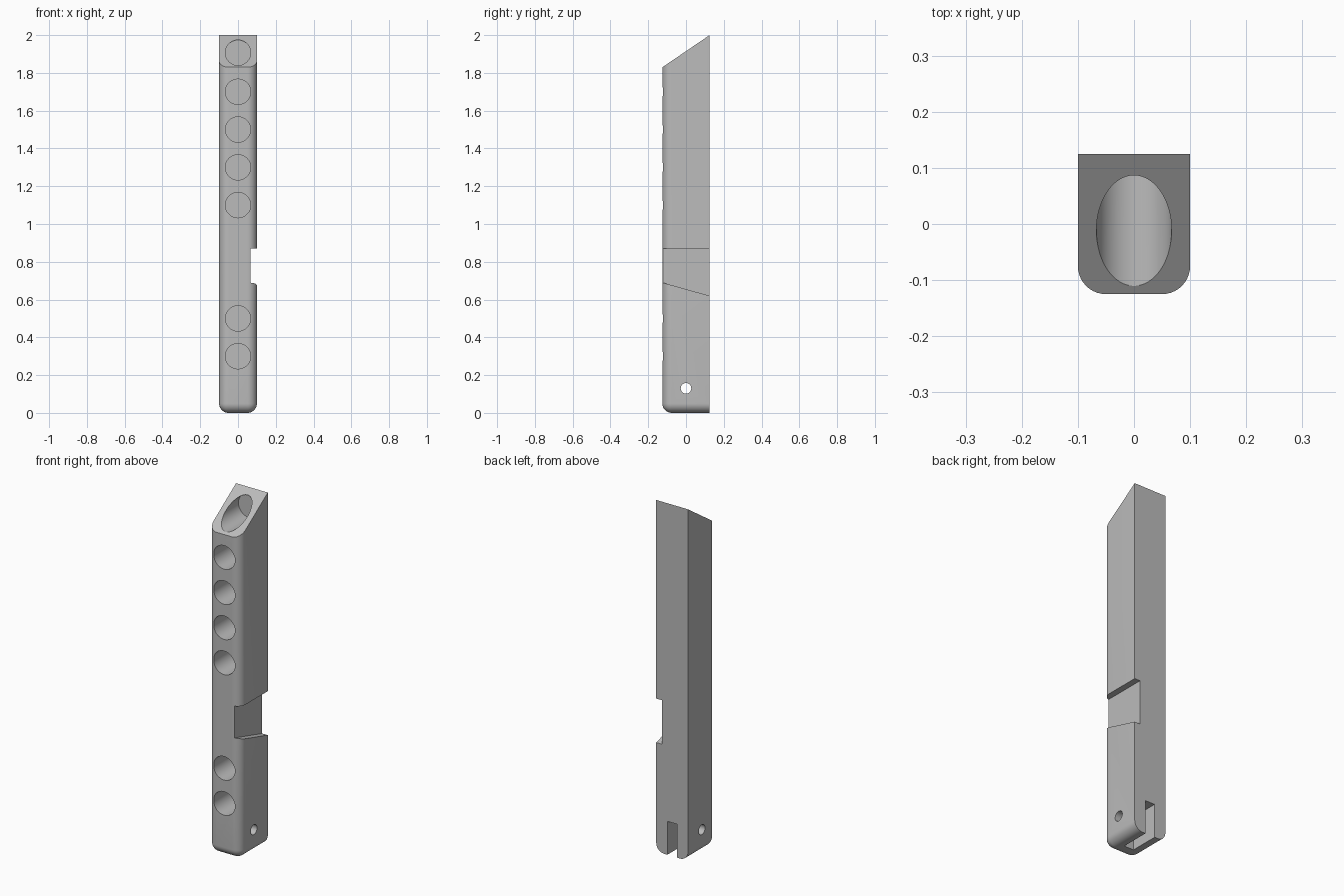
import bpy, bmesh
from math import radians
from mathutils import Matrix

cube = bpy.data.objects.get("Cube")
if cube:
    bpy.data.objects.remove(cube, do_unlink=True)

grey = bpy.data.materials.new("plain_grey")
grey.use_nodes = True
colour = (0.5, 0.5, 0.5, 1)
grey.diffuse_color = colour
grey.node_tree.nodes["Principled BSDF"].inputs["Base Color"].default_value = colour

W, D = 0.1, 0.125      # half width, half depth
FRONT_TOP, BACK_TOP = 1.83, 2.0


def finish(bm, name):
    bmesh.ops.recalc_face_normals(bm, faces=bm.faces)
    mesh = bpy.data.meshes.new(name)
    bm.to_mesh(mesh)
    bm.free()
    ob = bpy.data.objects.new(name, mesh)
    bpy.context.collection.objects.link(ob)
    mesh.materials.append(grey)
    return ob


def prism(profile, x0, x1):
    """Extrude a (y, z) profile along x."""
    bm = bmesh.new()
    face = bm.faces.new([bm.verts.new((x0, y, z)) for y, z in profile])
    out = bmesh.ops.extrude_face_region(bm, geom=[face])
    verts = [v for v in out["geom"] if isinstance(v, bmesh.types.BMVert)]
    bmesh.ops.translate(bm, verts=verts, vec=(x1 - x0, 0, 0))
    return bm


def cylinder(radius, length, centre, axis, sides):
    bm = bmesh.new()
    turn = Matrix.Rotation(radians(90), 4, axis)
    bmesh.ops.create_cone(bm, cap_ends=True, segments=sides, radius1=radius,
                          radius2=radius, depth=length,
                          matrix=Matrix.Translation(centre) @ turn)
    return bm


def cut(body, bm, name):
    cutter = finish(bm, name)
    cutter.hide_render = True
    mod = body.modifiers.new(name, "BOOLEAN")
    mod.operation = "DIFFERENCE"
    mod.solver = "EXACT"
    mod.object = cutter
    bpy.ops.object.modifier_apply(modifier=name)
    bpy.data.objects.remove(cutter, do_unlink=True)


# Body: slanted top, flat sharp back, rounded front corners and bottom rim
bm = prism([(-D, 0), (D, 0), (D, BACK_TOP), (-D, FRONT_TOP)], -W, W)
rounded = []
for e in bm.edges:
    a, b = (v.co for v in e.verts)
    low = a.z < 0.01 and b.z < 0.01
    front = a.y < 0 and b.y < 0
    back = a.y > 0 and b.y > 0
    upright = abs(a.z - b.z) > 1
    if (low and not back) or (front and upright):
        rounded.append(e)
bmesh.ops.recalc_face_normals(bm, faces=bm.faces)
bmesh.ops.bevel(bm, geom=rounded, offset=0.05, segments=10, profile=0.5,
                affect="EDGES", clamp_overlap=True)
body = finish(bm, "body")
bpy.context.view_layer.objects.active = body
body.select_set(True)

# Row of blind round holes bored from the front
for i, z in enumerate((0.3, 0.5, 1.1, 1.3, 1.5, 1.7, 1.907)):
    cut(body, cylinder(0.067, 0.4, (0, -0.1, z), "X", 64), f"front_hole_{i}")

# Side notch with a sloping lower edge
notch = [(-0.2, 0.711), (0.2, 0.599), (0.2, 0.87), (-0.2, 0.87)]
cut(body, prism(notch, 0.065, 0.2), "side_notch")

# Cord slot in the back and the cross hole through it
slot = [(-0.04, -0.1), (0.2, -0.1), (0.2, 0.19), (-0.04, 0.19)]
cut(body, prism(slot, -0.03, 0.03), "cord_slot")
cut(body, cylinder(0.028, 0.4, (0, 0, 0.13), "Y", 32), "cross_hole")

bpy.ops.object.shade_smooth_by_angle(angle=radians(30))
